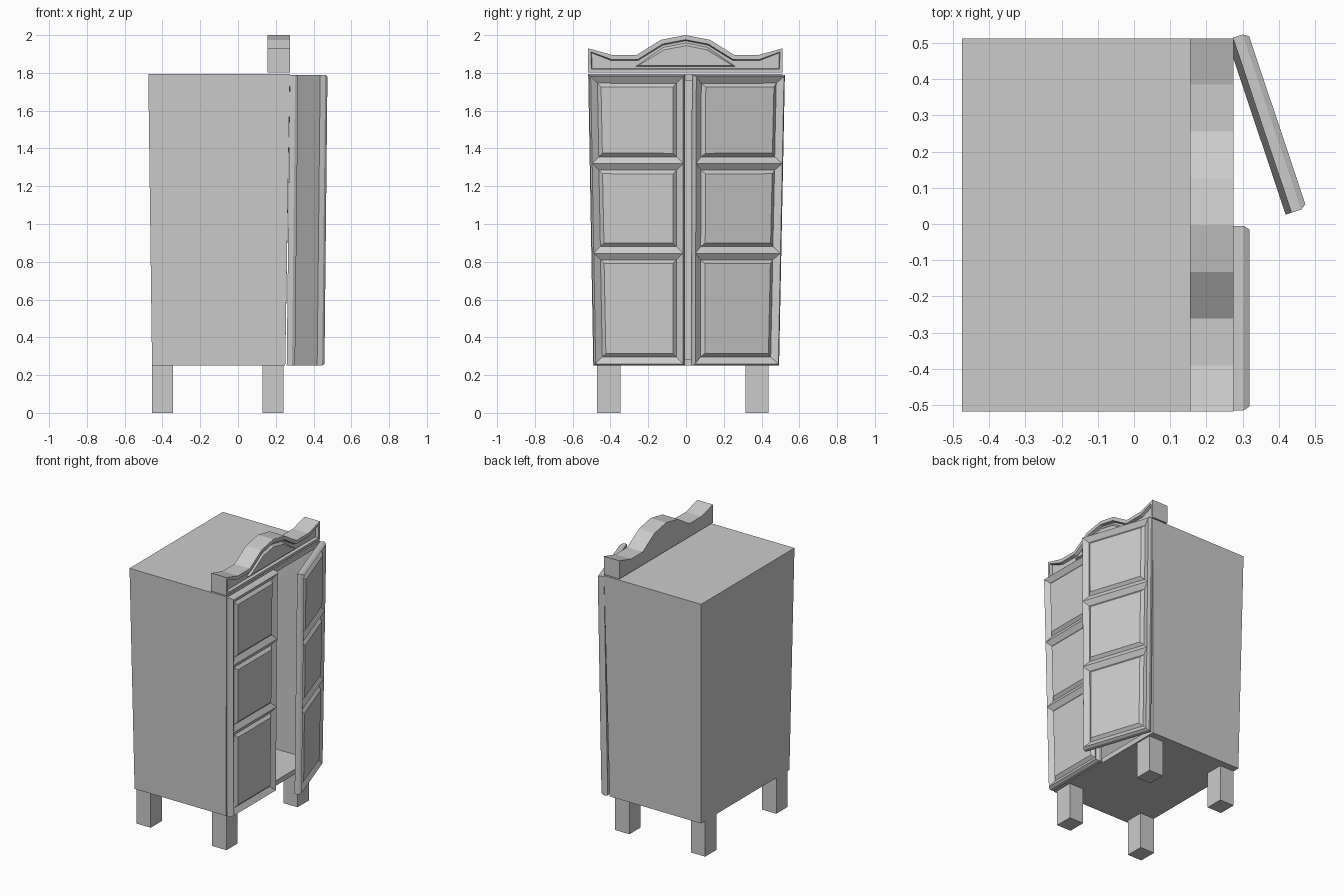
import bpy, bmesh
from math import radians
from mathutils import Vector, Matrix

if "Cube" in bpy.data.objects:
    bpy.data.objects.remove(bpy.data.objects["Cube"])


def finish(bm, name):
    bmesh.ops.recalc_face_normals(bm, faces=bm.faces)
    me = bpy.data.meshes.new(name)
    bm.to_mesh(me)
    bm.free()
    ob = bpy.data.objects.new(name, me)
    bpy.context.collection.objects.link(ob)
    return ob


def ring(bm, pts):
    return [bm.verts.new(p) for p in pts]


def bridge(bm, a, b):
    n = len(a)
    for i in range(n):
        j = (i + 1) % n
        bm.faces.new((a[i], a[j], b[j], b[i]))


def lerp(a, b, t):
    return a + (b - a) * t


Z0, Z1 = 0.25, 1.795


# Tapered, hollow cabinet body open towards +x
def body():
    bm = bmesh.new()

    def section(front, t):
        pts = []
        for z, s, k in ((Z0, -1, 0), (Z0, 1, 0), (Z1, 1, 1), (Z1, -1, 1)):
            x = lerp(0.25, 0.275, k) if front else lerp(-0.455, -0.475, k) + t
            y = -0.003 + s * (lerp(0.488, 0.515, k) - t)
            pts.append((x, y, z + t * (1 - 2 * k)))
        return ring(bm, pts)

    back, front = section(False, 0), section(True, 0)
    lip, inner = section(True, 0.035), section(False, 0.035)
    bridge(bm, back, front)
    bridge(bm, front, lip)
    bridge(bm, lip, inner)
    bm.faces.new(back)
    bm.faces.new(inner)
    finish(bm, "cabinet_body")


# Door with chamfered front edge and three raised panels
def door(name):
    bm = bmesh.new()

    def pt(side, z, w, inset):
        k = (z - Z0) / (Z1 - Z0)
        y = -lerp(0.488, 0.515, k) + inset if side == 0 else -0.005 - inset
        return (lerp(0.258, 0.275, k) + w, y, z)

    def loop(w, c):
        return ring(bm, [pt(0, 0.25 + c, w, c), pt(1, 0.25 + c, w, c),
                         pt(1, 1.79 - c, w, c), pt(0, 1.79 - c, w, c)])

    a, b = loop(0, 0), loop(0.028, 0)
    bm.faces.new(a)
    bridge(bm, a, b)
    # front surface split into three cells
    rows = [ring(bm, [pt(0, z, 0.044, 0.01), pt(1, z, 0.044, 0.01)])
            for z in (0.26, 0.845, 1.32, 1.78)]
    cells = [bm.faces.new((p[0], p[1], q[1], q[0])) for p, q in zip(rows, rows[1:])]
    left, right = [r[0] for r in rows], [r[1] for r in rows]
    bm.faces.new((b[0], b[1], right[0], left[0]))
    bm.faces.new((b[2], b[3], left[3], right[3]))
    bm.faces.new([b[1], b[2]] + right[::-1])
    bm.faces.new([b[3], b[0]] + left)
    bmesh.ops.recalc_face_normals(bm, faces=bm.faces)
    bmesh.ops.inset_individual(bm, faces=cells, thickness=0.05, depth=-0.022)
    bmesh.ops.inset_individual(bm, faces=cells, thickness=0.027, depth=0.018)
    return finish(bm, name)


# Extruded profile in the y-z plane, returns bmesh and its +x face
def prism(profile, x0, x1):
    bm = bmesh.new()
    a = ring(bm, [(x0, y, z) for y, z in profile])
    b = ring(bm, [(x1, y, z) for y, z in profile])
    bm.faces.new(a)
    face = bm.faces.new(b)
    bridge(bm, a, b)
    bmesh.ops.recalc_face_normals(bm, faces=bm.faces)
    return bm, face


body()

# Closed door and its mirrored, swung-open partner
door("closed_door")
open_door = door("open_door")
hinge = Vector((0.275, 0.51, 0))
swing = (Matrix.Translation(hinge) @ Matrix.Rotation(radians(18.5), 4, 'Z')
         @ Matrix.Translation(-hinge))
open_door.data.transform(swing @ Matrix.Diagonal((1, -1, 1, 1)))
open_door.data.flip_normals()

# Crest board with recessed front
half = [(0.515, 1.93), (0.388, 1.895), (0.258, 1.895), (0.13, 1.975)]
top = half + [(0, 2.0)] + [(-y, z) for y, z in half[::-1]]
outline = [(y - 0.003, z) for y, z in top + [(-0.515, 1.803), (0.515, 1.803)]]
bm, f = prism(outline, 0.155, 0.275)
bmesh.ops.inset_individual(bm, faces=[f], thickness=0.024, depth=0)
bmesh.ops.inset_individual(bm, faces=[f], thickness=0.006, depth=-0.02)
finish(bm, "crest_board")

# Raised arch inside the crest
arch = [(0.26, 1.835), (0.115, 1.935), (0, 1.958), (-0.12, 1.935), (-0.265, 1.835)]
bm, f = prism(arch, 0.25, 0.256)
bmesh.ops.inset_individual(bm, faces=[f], thickness=0.014, depth=0.015)
finish(bm, "crest_arch")

# Four square legs
for xn, x in (("back", -0.4), ("front", 0.185)):
    for yn, y in (("left", -0.408), ("right", 0.376)):
        bm = bmesh.new()
        bmesh.ops.create_cube(bm, size=1, matrix=Matrix.Translation((x, y, 0.127))
                              @ Matrix.Diagonal((0.11, 0.124, 0.254, 1)))
        finish(bm, f"{xn}_{yn}_leg")
